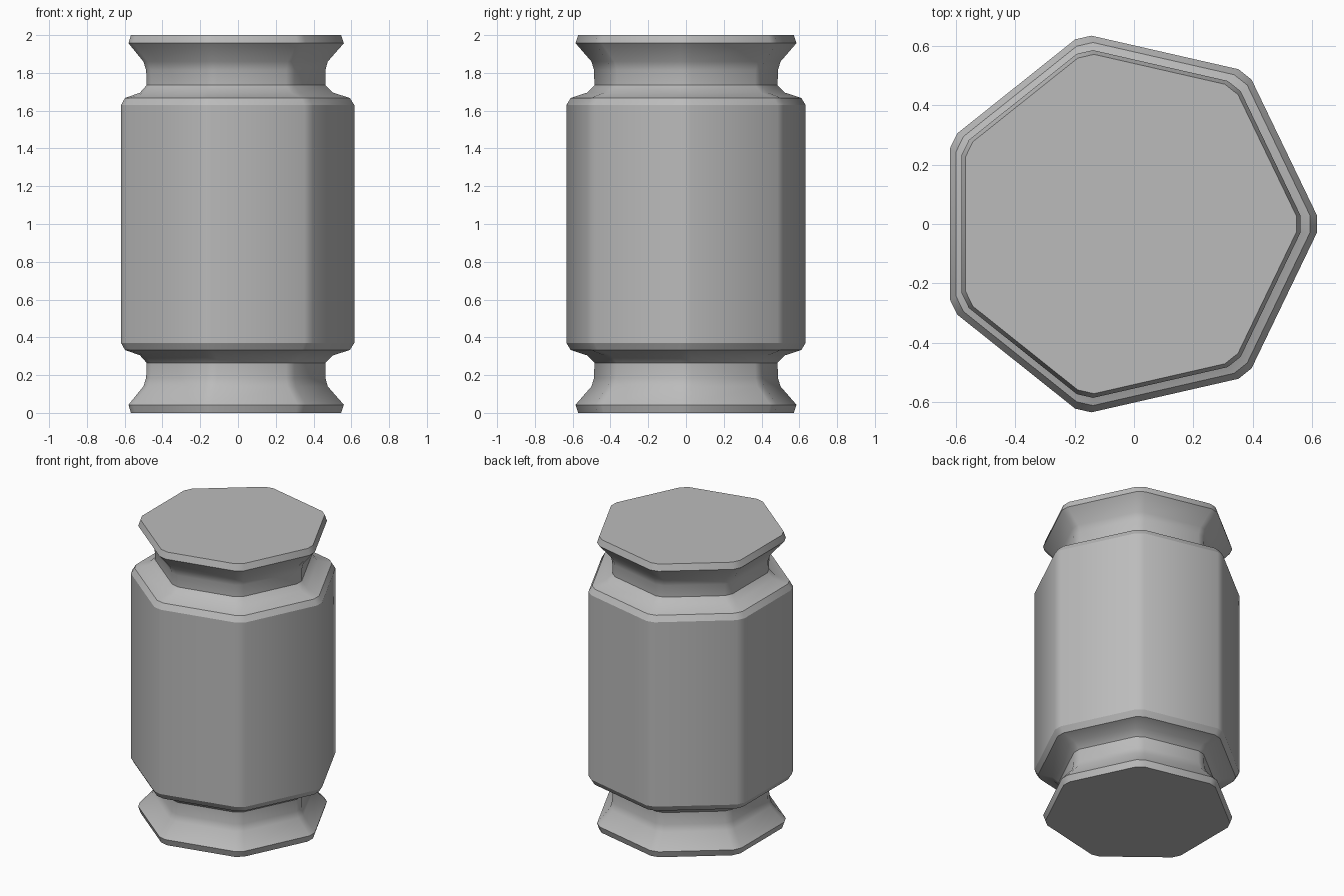
import bpy
import bmesh
from math import cos, sin, pi, radians

default = bpy.data.objects.get("Cube")
if default:
    bpy.data.objects.remove(default, do_unlink=True)

SIDES = 7
HEIGHT = 2.0
CHAMFER = 0.028      # half width of each cut corner
CUT_DEPTH = 0.013    # how far the cut sits inside the sharp corner

# Lower half of the profile: height, corner radius, centre x
lower = [
    (0.0, 0.592, -0.033),
    (0.043, 0.6065, -0.033),
    (0.14, 0.52, -0.032),
    (0.185, 0.506, -0.03),
    (0.265, 0.504, -0.029),
    (0.305, 0.545, -0.028),
    (0.333, 0.633, -0.0275),
    (0.371, 0.6565, -0.0275),
]
profile = lower + [(HEIGHT - z, r, c) for z, r, c in reversed(lower)]


def add_ring(bm, z, radius, centre):
    """Seven-sided ring with every corner cut flat."""
    ring = []
    for k in range(SIDES):
        a = 2 * pi * k / SIDES
        for side in (-CHAMFER, CHAMFER):
            r = radius - CUT_DEPTH
            ring.append(bm.verts.new((centre + r * cos(a) - side * sin(a),
                                      r * sin(a) + side * cos(a), z)))
    return ring


# One grey finish
grey = bpy.data.materials.new("plain_grey")
grey.use_nodes = True
colour = (0.5, 0.5, 0.5, 1.0)
grey.diffuse_color = colour
grey.node_tree.nodes["Principled BSDF"].inputs["Base Color"].default_value = colour

# Canister: stacked rings, closed at both ends
bm = bmesh.new()
rings = [add_ring(bm, *row) for row in profile]
for low, high in zip(rings, rings[1:]):
    n = len(low)
    for i in range(n):
        j = (i + 1) % n
        bm.faces.new((low[i], low[j], high[j], high[i]))
bm.faces.new(list(reversed(rings[0])))
bm.faces.new(rings[-1])
bmesh.ops.recalc_face_normals(bm, faces=bm.faces[:])

mesh = bpy.data.meshes.new("canister_body")
bm.to_mesh(mesh)
bm.free()
mesh.materials.append(grey)
canister = bpy.data.objects.new("canister_body", mesh)
bpy.context.collection.objects.link(canister)

# Soft corners, crisp rims
bpy.ops.object.select_all(action='DESELECT')
canister.select_set(True)
bpy.context.view_layer.objects.active = canister
bpy.ops.object.shade_smooth_by_angle(angle=radians(28))
